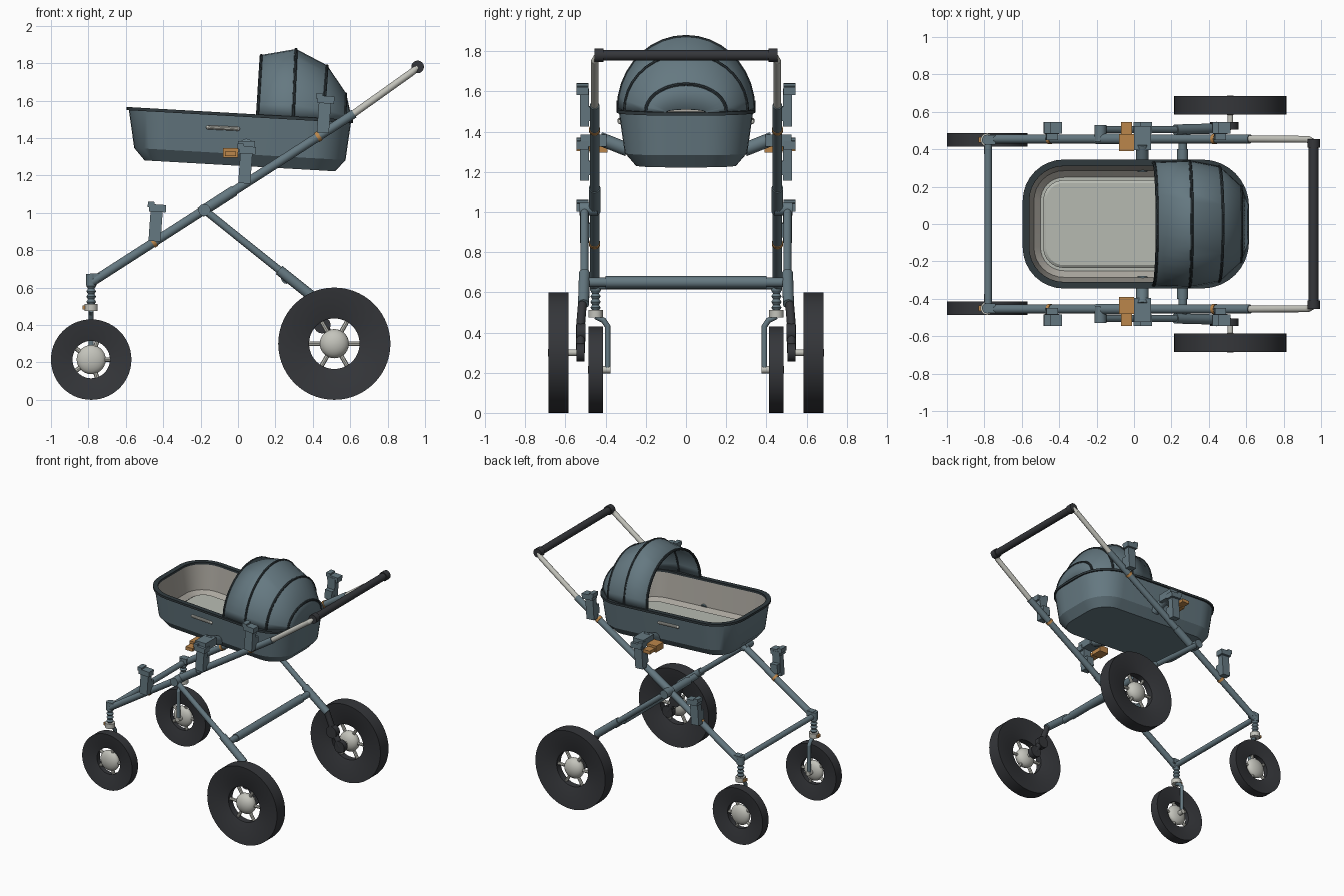
import bpy, bmesh, math
from mathutils import Vector, Matrix

cube = bpy.data.objects.get("Cube")
if cube:
    bpy.data.objects.remove(cube)


def material(name, r, g, b):
    m = bpy.data.materials.new(name)
    m.use_nodes = True
    m.diffuse_color = (r, g, b, 1)
    m.node_tree.nodes["Principled BSDF"].inputs["Base Color"].default_value = (r, g, b, 1)
    return m


SLATE = material("slate", .13, .19, .22)
TRIM = material("dark trim", .03, .042, .048)
RUBBER = material("rubber", .035, .037, .042)
SILVER = material("silver", .55, .55, .5)
LINING = material("warm grey lining", .4, .38, .34)
MATTRESS = material("pale mattress", .48, .5, .45)
ORANGE = material("orange", .5, .24, .07)


def finish(name, bm, *mats):
    bmesh.ops.recalc_face_normals(bm, faces=bm.faces)
    me = bpy.data.meshes.new(name)
    bm.to_mesh(me)
    bm.free()
    ob = bpy.data.objects.new(name, me)
    bpy.context.collection.objects.link(ob)
    for m in mats:
        me.materials.append(m)
    bpy.ops.object.select_all(action='DESELECT')
    ob.select_set(True)
    bpy.context.view_layer.objects.active = ob
    bpy.ops.object.shade_smooth_by_angle(angle=math.radians(32))
    return ob


def tube(name, pts, r, mat, seg=14, balls=False):
    """Straight round bars between points, with optional ball ends."""
    bm = bmesh.new()
    pts = [Vector(p) for p in pts]
    for a, b in zip(pts, pts[1:]):
        d = b - a
        mtx = Matrix.Translation((a + b) / 2) @ d.to_track_quat('Z', 'Y').to_matrix().to_4x4()
        bmesh.ops.create_cone(bm, cap_ends=True, segments=seg, radius1=r, radius2=r,
                              depth=d.length, matrix=mtx)
    for p in (pts if balls else pts[1:-1]):
        bmesh.ops.create_uvsphere(bm, u_segments=seg, v_segments=8, radius=r,
                                  matrix=Matrix.Translation(p))
    return finish(name, bm, mat)


def box(name, centre, size, mat, tilt=0):
    bm = bmesh.new()
    mtx = (Matrix.Translation(centre) @ Matrix.Rotation(math.radians(tilt), 4, 'Y')
           @ Matrix.Diagonal((*size, 1)))
    bmesh.ops.create_cube(bm, size=1, matrix=mtx)
    return finish(name, bm, mat)


def loft(bm, rings, closed=True, wrap=False, mats=None):
    """Bridge point rings; mats gives a material index for each band."""
    vs = [[bm.verts.new(p) for p in ring] for ring in rings]
    n = len(rings[0])
    for k in range(len(vs) if wrap else len(vs) - 1):
        a, b = vs[k], vs[(k + 1) % len(vs)]
        for i in range(n if closed else n - 1):
            j = (i + 1) % n
            f = bm.faces.new((a[i], a[j], b[j], b[i]))
            f.material_index = mats[k] if mats else 0
    return vs


def lathe(name, profile, centre, axis, mat, seg=40, wrap=False):
    """Spin (radius, offset) points about the y or z axis."""
    bm = bmesh.new()
    rings = []
    for r, h in profile:
        ring = []
        for i in range(seg):
            a = math.tau * i / seg
            u, v = r * math.cos(a), r * math.sin(a)
            ring.append(Vector(centre) + Vector((u, h, v) if axis == 'y' else (u, v, h)))
        rings.append(ring)
    vs = loft(bm, rings, wrap=wrap)
    if not wrap:
        bm.faces.new(vs[0])
        bm.faces.new(vs[-1])
    return finish(name, bm, mat)


# ---- Cradle: rounded-rectangle tub, gently tilted towards the back ----
def outline(inset, z):
    pts = []
    for cx, cy, r, start in ((.365, .095, .24, 0), (-.375, .125, .21, 90),
                             (-.375, -.125, .21, 180), (.365, -.095, .24, 270)):
        for i in range(9):
            a = math.radians(start + 90 * i / 8)
            x = cx + (r - inset) * math.cos(a)
            pts.append((x, cy + (r - inset) * math.sin(a), z - .057 * x))
    return pts


bm = bmesh.new()
shells = [outline(*p) for p in ((.085, 1.252), (.03, 1.315), (0, 1.525),
                                (.022, 1.525), (.05, 1.33), (.085, 1.3))]
rings = loft(bm, shells, mats=[0, 0, 0, 1, 1])
bm.faces.new(rings[0])
bm.faces.new(rings[-1]).material_index = 2
finish("cradle", bm, SLATE, LINING, MATTRESS)

bm = bmesh.new()
loft(bm, [outline(*p) for p in ((-.01, 1.515), (-.01, 1.532), (.025, 1.532), (.025, 1.515))],
     wrap=True)
finish("cradle_rim", bm, TRIM)
bm = bmesh.new()
rings = loft(bm, [outline(*p) for p in ((.1, 1.29), (.1, 1.315), (.115, 1.325))])
bm.faces.new(rings[-1])
finish("mattress", bm, MATTRESS)


# ---- Hood: arches fanned along the back half ----
def arch(base_x, top_x, half, top, n=18):
    base = 1.53 - .057 * base_x
    pts = []
    for i in range(n + 1):
        a = math.pi * i / n
        s = math.sin(a)
        pts.append((base_x + (top_x - base_x) * s, half * math.cos(a), base + (top - base) * s))
    return pts


arches = [arch(*a) for a in ((.105, .125, .327, 1.84), (.295, .31, .336, 1.872),
                             (.455, .475, .305, 1.785), (.57, .575, .2, 1.635),
                             (.606, .603, .1, 1.51))]
bm = bmesh.new()
loft(bm, arches, closed=False)
hood = finish("hood", bm, SLATE)
mod = hood.modifiers.new("thickness", 'SOLIDIFY')
mod.thickness, mod.offset = .008, 0
for i, pts in enumerate(arches[:4]):
    tube("hood_rib_%d" % (i + 1), pts, .009, TRIM, 8)


# ---- Wheels ----
def wheel(name, x, y, z, radius, hole, half, hub, spokes):
    lathe(name + "_tyre", [(radius, -half), (radius, half), (hole + .01, half * .6),
                           (hole, half * .5), (hole, -half * .5), (hole + .01, -half * .6)],
          (x, y, z), 'y', RUBBER, 56, True)
    dome = [(hub * math.cos(t), half * math.sin(t) * 1.05)
            for t in (math.radians(d) for d in range(-84, 85, 14))]
    lathe(name + "_hub", dome, (x, y, z), 'y', SILVER, 28)
    for i in range(spokes):
        a = math.tau * i / spokes
        c, s = math.cos(a), math.sin(a)
        tube("%s_spoke_%d" % (name, i + 1), [(x, y, z),
             (x + c * (hole + .01), y, z + s * (hole + .01))], .012, SILVER, 8)


# ---- Parts repeated on both sides ----
for side, s in (("left", 1), ("right", -1)):
    def n(part):
        return side + "_" + part

    def P(x, y, z):
        return (x, y * s, z)

    wheel(n("front_wheel"), -.785, .45 * s, .215, .215, .1, .036, .078, 5)
    wheel(n("rear_wheel"), .515, .635 * s, .3, .3, .135, .05, .078, 6)

    # Main rail, upper sleeve and push bar
    tube(n("main_rail"), [P(-.78, .455, .63), P(.62, .455, 1.53)], .024, SLATE)
    tube(n("rail_sleeve"), [P(-.2, .455, 1.003), P(-.02, .455, 1.119)], .029, SLATE)
    tube(n("push_bar"), [P(.6, .455, 1.517), P(.93, .453, 1.752), P(.96, .435, 1.78)], .019, SILVER)
    for x in (-.45, .43):
        z = .63 + (x + .78) * .643
        tube(n("rail_band"), [P(x - .008, .455, z - .005), P(x + .008, .455, z + .005)],
             .028, ORANGE)

    # Rear leg with hinge, lower socket and swing arm
    tube(n("hinge"), [P(-.18, .44, 1.015), P(-.18, .53, 1.015)], .033, SLATE)
    tube(n("rear_leg"), [P(-.18, .505, 1.015), P(.4, .505, .55)], .02, SLATE)
    tube(n("leg_socket"), [P(.22, .505, .694), P(.41, .51, .542)], .028, SLATE)
    tube(n("swing_arm"), [P(.4, .515, .55), P(.44, .525, .43), P(.515, .525, .3)], .022, RUBBER)
    tube(n("damper"), [P(.45, .5, .4), P(.45, .545, .4)], .045, RUBBER, 18)
    tube(n("axle_boss"), [P(.515, .505, .3), P(.515, .545, .3)], .045, RUBBER, 18)
    tube(n("rear_axle"), [P(.515, .52, .3), P(.515, .64, .3)], .016, SILVER)

    # Front suspension and one-sided fork
    coil = [(.026 if i % 2 else .017, i * .014) for i in range(10)]
    lathe(n("spring"), coil, P(-.785, .45, .51), 'z', SLATE, 18)
    tube(n("spring_cap"), [P(-.785, .45, .61), P(-.785, .45, .672)], .028, SLATE)
    tube(n("spring_collar"), [P(-.785, .45, .475), P(-.785, .45, .512)], .036, SILVER)
    box(n("swivel_lock"), P(-.82, .45, .493), (.025, .03, .02), ORANGE)
    box(n("cap_tab"), P(-.765, .45, .655), (.05, .05, .04), SLATE)
    tube(n("fork"), [P(-.785, .45, .48), P(-.785, .41, .46), P(-.785, .39, .43),
                     P(-.785, .39, .215)], .014, SLATE)
    tube(n("front_axle"), [P(-.785, .375, .215), P(-.785, .45, .215)], .018, SILVER)

    # Clip brackets along the rail
    for label, x, z in (("front", -.44, .94), ("middle", .04, 1.25), ("rear", .46, 1.52)):
        box(n(label + "_bracket_stem"), P(x, .505, z), (.065, .045, .185), SLATE, 4)
        box(n(label + "_bracket_head"), P(x + .01, .515, z + .085), (.09, .06, .04), SLATE, 4)
        box(n(label + "_bracket_lip"), P(x - .025, .515, z + .105), (.035, .06, .03), SLATE, 4)
        box(n(label + "_bracket_foot"), P(x, .475, z - .03), (.06, .05, .07), SLATE, 4)

    # Cradle mount, release latch and carry grip
    box(n("mount_block"), P(.045, .46, 1.355), (.09, .13, .06), SLATE)
    tube(n("mount_arm"), [P(.045, .29, 1.31), P(.045, .43, 1.365)], .034, SLATE)
    box(n("release_latch"), P(-.04, .435, 1.32), (.08, .09, .05), ORANGE)
    box(n("latch_tab"), P(-.04, .51, 1.315), (.06, .07, .025), ORANGE)
    tube(n("carry_grip"), [P(-.16, .33, 1.457), P(0, .33, 1.449)], .011, SILVER, 10, True)

    tube(n("handle_cap"), [P(.96, .41, 1.78), P(.96, .455, 1.78)], .034, RUBBER, 18)

# ---- Cross members ----
tube("handle", [(.96, -.43, 1.78), (.96, .43, 1.78)], .027, RUBBER, 18)
tube("front_crossbar", [(-.78, -.455, .635), (-.78, .455, .635)], .021, SLATE)
tube("rear_crossbar", [(.26, -.5, .65), (.26, .5, .65)], .024, SLATE)
tube("rear_crossbar_sleeve", [(.26, -.4, .65), (.26, .4, .65)], .03, SLATE)
